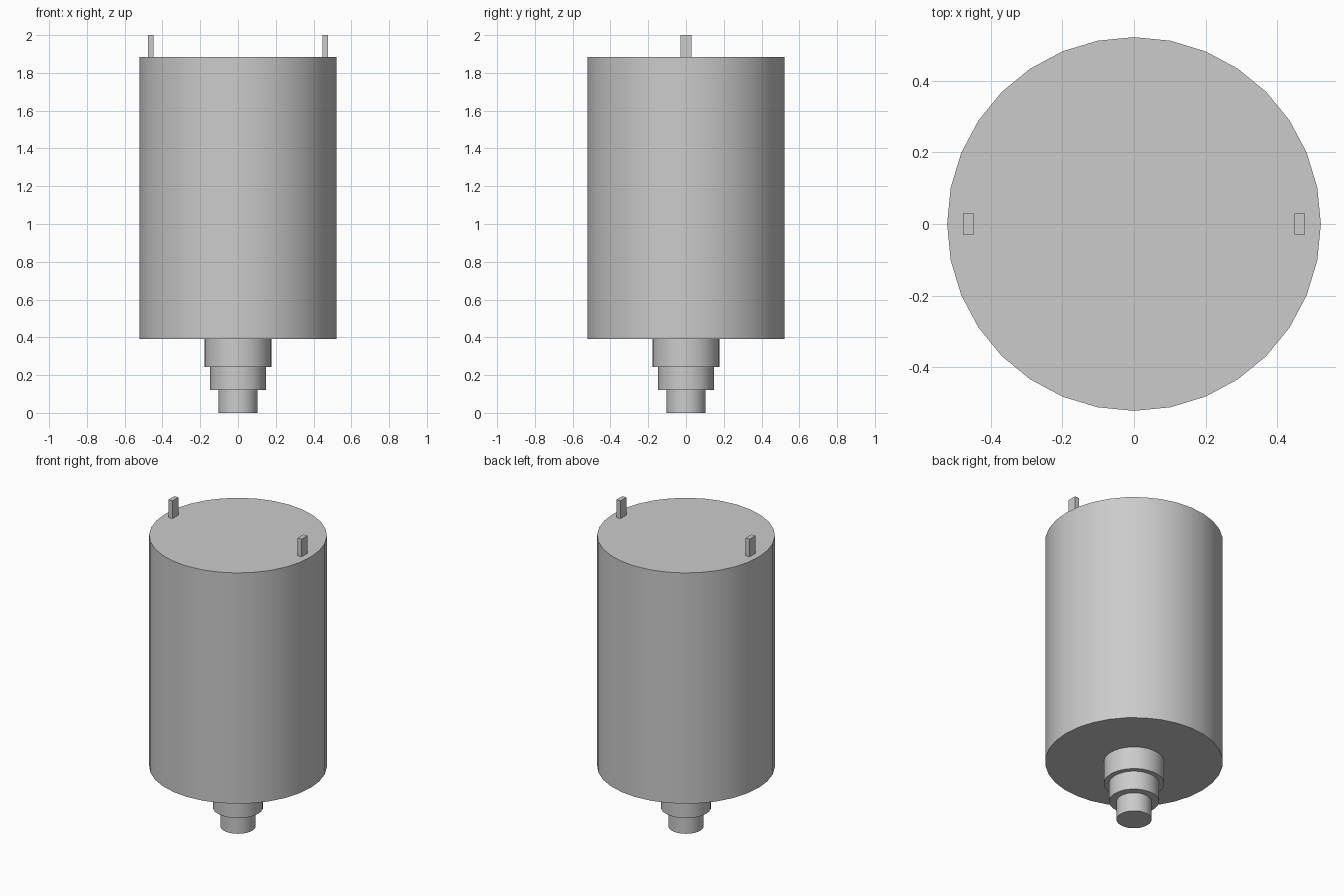
import bpy
import math

cube = bpy.data.objects.get("Cube")
if cube:
    bpy.data.objects.remove(cube, do_unlink=True)

grey = bpy.data.materials.new("plain grey")
grey.use_nodes = True
colour = (0.6, 0.6, 0.6, 1)
grey.diffuse_color = colour
grey.node_tree.nodes["Principled BSDF"].inputs["Base Color"].default_value = colour


def cylinder(name, radius, bottom, top):
    """Upright smooth-sided cylinder between two heights."""
    bpy.ops.mesh.primitive_cylinder_add(
        vertices=32, radius=radius, depth=top - bottom,
        location=(0, 0, (bottom + top) / 2))
    ob = bpy.context.object
    ob.name = name
    ob.data.materials.append(grey)
    bpy.ops.object.shade_smooth_by_angle(angle=math.radians(30))


def block(name, centre, size):
    bpy.ops.mesh.primitive_cube_add(size=1, location=centre)
    ob = bpy.context.object
    ob.name = name
    ob.scale = size
    bpy.ops.object.transform_apply(location=False, rotation=False, scale=True)
    ob.data.materials.append(grey)


# Main drum and the stepped shaft below it
cylinder("drum_body", 0.522, 0.39, 1.885)
cylinder("upper_shaft_step", 0.178, 0.243, 0.39)
cylinder("middle_shaft_step", 0.147, 0.122, 0.243)
cylinder("lower_shaft_step", 0.103, 0, 0.122)

# Terminal tabs on the top
for side, sign in (("left", 1), ("right", -1)):
    block(side + "_terminal_tab", (sign * 0.463, 0, 1.9425), (0.029, 0.06, 0.115))
